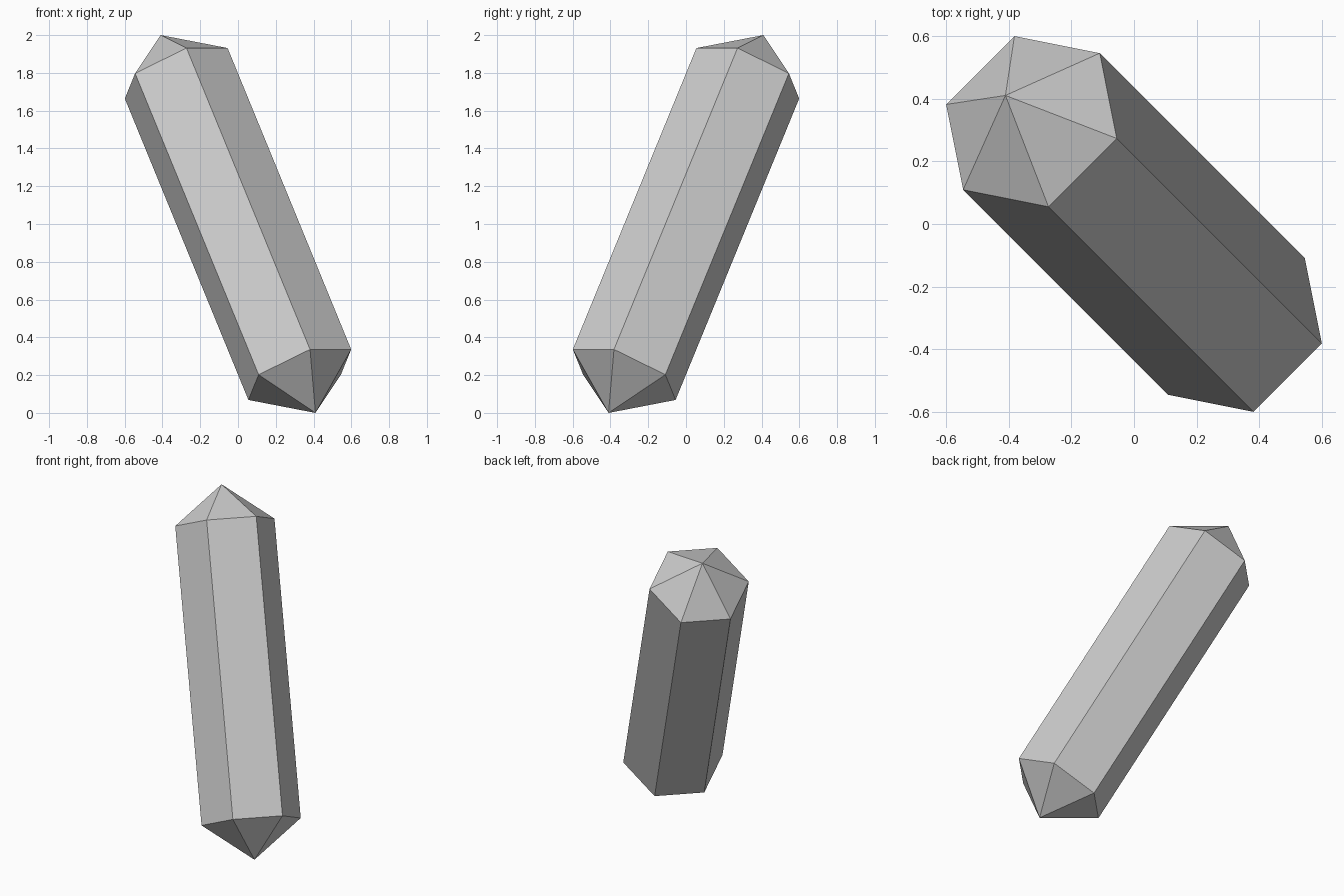
import bpy
import bmesh
from mathutils import Matrix, Vector

cube = bpy.data.objects.get("Cube")
if cube:
    bpy.data.objects.remove(cube, do_unlink=True)

RADIUS = 0.308
HALF_SHAFT = 0.922
HALF_LENGTH = 1.156

# Plain grey stone
grey = bpy.data.materials.new("grey")
grey.use_nodes = True
colour = (0.6, 0.6, 0.6, 1)
grey.diffuse_color = colour
grey.node_tree.nodes["Principled BSDF"].inputs["Base Color"].default_value = colour

# Six-sided shaft with each cap drawn out to a point
bm = bmesh.new()
bmesh.ops.create_cone(bm, cap_ends=True, segments=6, radius1=RADIUS,
                      radius2=RADIUS, depth=2 * HALF_SHAFT)
caps = [f for f in bm.faces if len(f.verts) == 6]
tips = bmesh.ops.poke(bm, faces=caps)["verts"]
for tip in tips:
    tip.co.z = HALF_LENGTH if tip.co.z > 0 else -HALF_LENGTH

# Lean the crystal towards the back right, with one corner pair level
axis = Vector((-0.41, 0.41, 1)).normalized()
level = Vector((1, 1, 0)).normalized()
lean = Matrix((level.cross(axis), level, axis)).transposed().to_4x4()
bm.transform(Matrix.Translation((0, 0, 1)) @ lean)
bmesh.ops.recalc_face_normals(bm, faces=bm.faces)

mesh = bpy.data.meshes.new("crystal")
bm.to_mesh(mesh)
bm.free()
mesh.materials.append(grey)
crystal = bpy.data.objects.new("crystal", mesh)
bpy.context.collection.objects.link(crystal)
